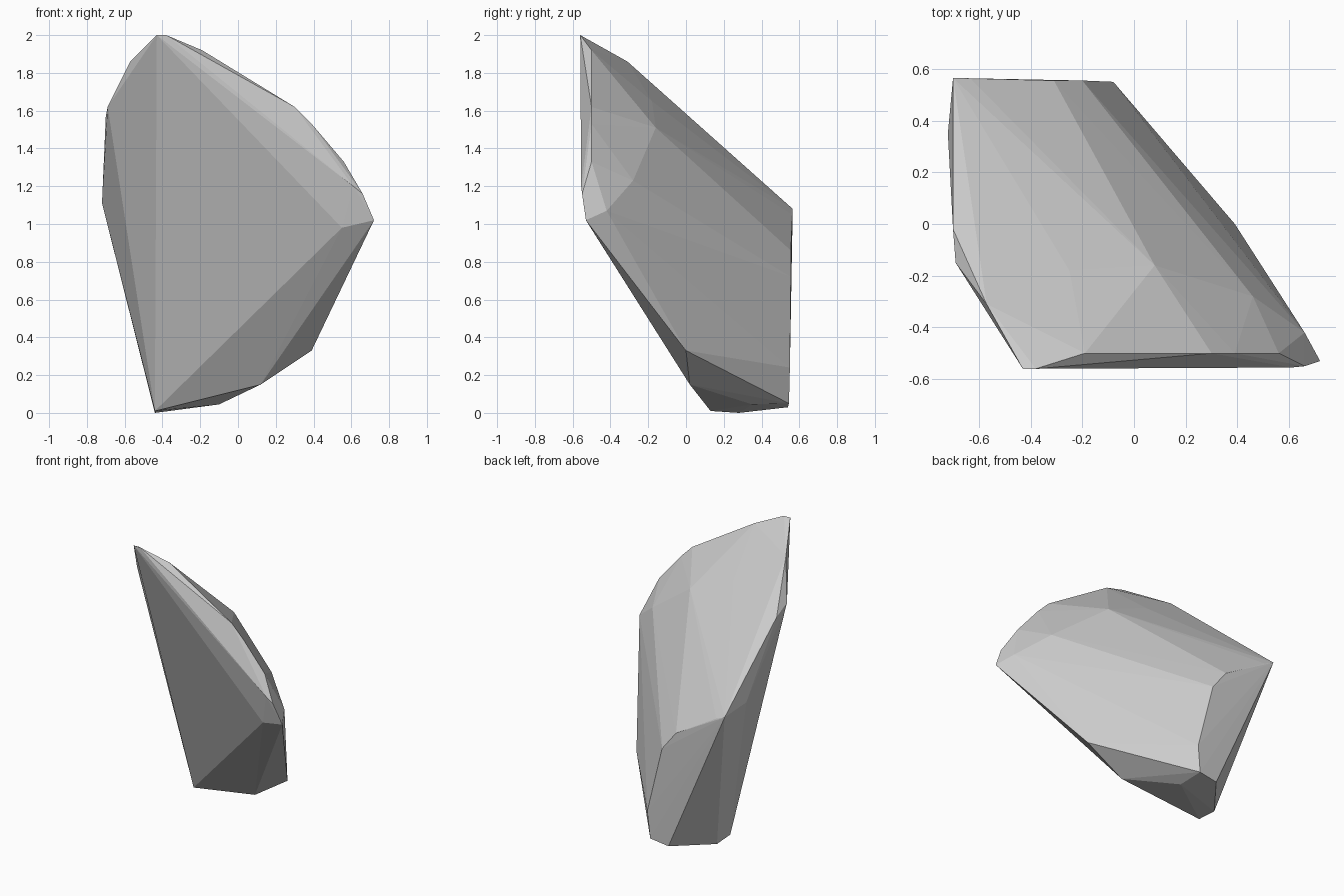
import bpy, bmesh

if "Cube" in bpy.data.objects:
    bpy.data.objects.remove(bpy.data.objects["Cube"])

# Corner points of the rock, grouped by area
crest = [(-.43, -.56, 2), (-.38, -.56, 2), (-.19, -.50, 1.92), (.30, -.50, 1.62),
         (.39, -.50, 1.53), (.56, -.50, 1.33), (.66, -.55, 1.16), (.61, -.555, 1.2)]
right_edge = [(.72, -.53, 1.02), (.55, -.505, .98), (.66, -.42, 1.07), (.39, 0, .33)]
top_bulges = [(.06, -.30, 1.62), (.08, -.16, 1.51), (.46, -.28, 1.23), (-.25, -.18, 1.65)]
left_edge = [(-.57, -.31, 1.86), (-.69, -.15, 1.62), (-.70, -.02, 1.57), (-.72, .35, 1.11)]
back_face = [(-.70, .565, 1.08), (-.63, .56, 1.05), (-.31, .555, .86), (-.20, .555, .72),
             (-.08, .55, .24), (-.10, .545, .05), (-.24, .54, .03)]
base = [(-.44, .13, .01), (-.44, .28, 0), (-.10, .35, .045), (.12, .02, .15)]

# Wrap the points in a convex hull
bm = bmesh.new()
for p in crest + right_edge + top_bulges + left_edge + back_face + base:
    bm.verts.new(p)
hull = bmesh.ops.convex_hull(bm, input=bm.verts[:])
loose = [v for v in bm.verts if not v.link_faces]
bmesh.ops.delete(bm, geom=loose, context='VERTS')
bmesh.ops.recalc_face_normals(bm, faces=bm.faces[:])

mesh = bpy.data.meshes.new("rock")
bm.to_mesh(mesh)
bm.free()
rock = bpy.data.objects.new("rock", mesh)
bpy.context.collection.objects.link(rock)

# Stone colour
stone = bpy.data.materials.new("stone grey")
stone.diffuse_color = (.6, .6, .6, 1)
stone.use_nodes = True
stone.node_tree.nodes["Principled BSDF"].inputs["Base Color"].default_value = stone.diffuse_color
mesh.materials.append(stone)
